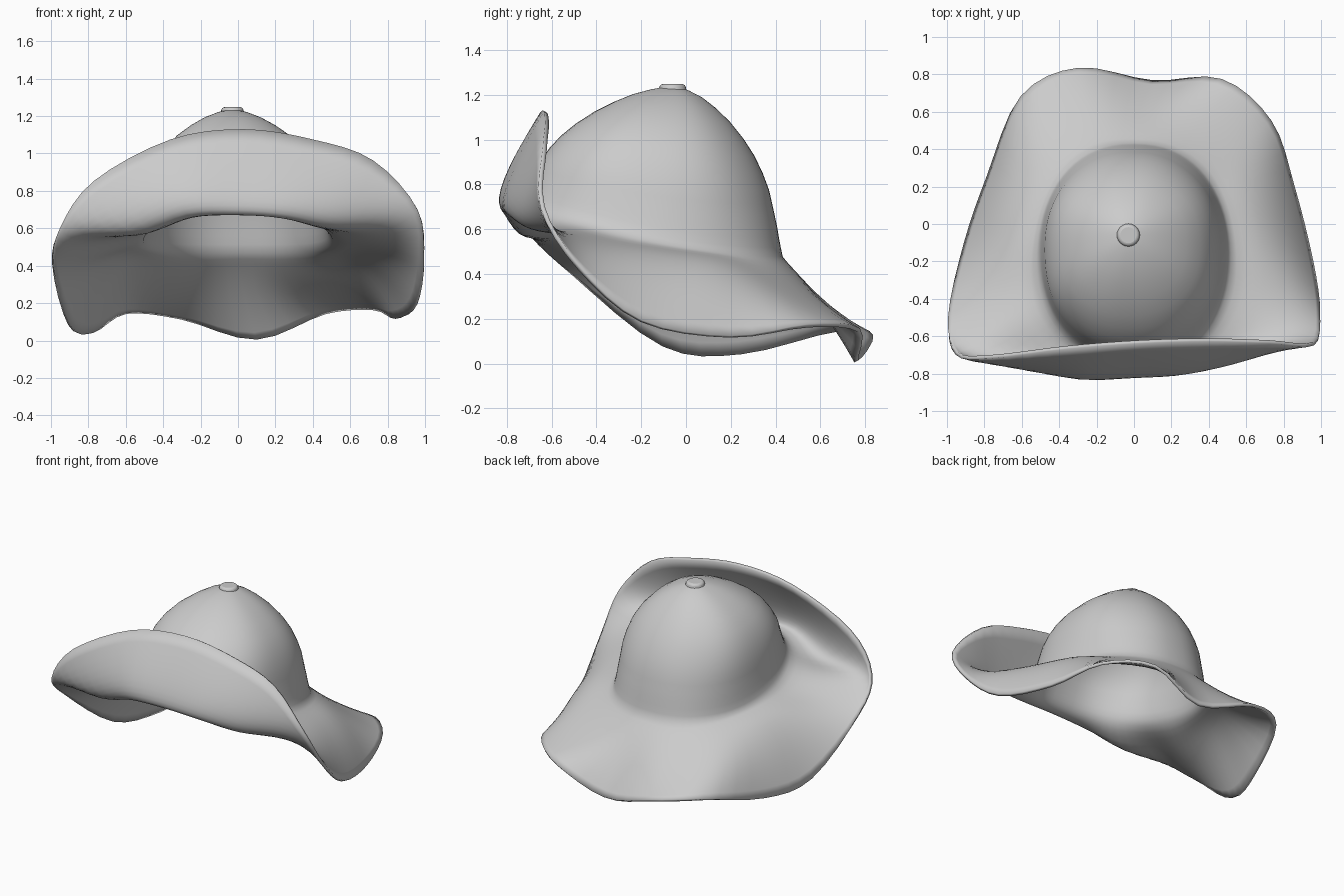
import bpy, bmesh
from math import sin, cos, pi, tau, copysign, radians
from mathutils import Vector

if "Cube" in bpy.data.objects:
    bpy.data.objects.remove(bpy.data.objects["Cube"])

# Brim stations every 20 degrees, from the front centre towards +x: mid fold point, rim point
BRIM = [
    (0, -.81, .75, .03, -.63, 1.125), (.3, -.79, .72, .4, -.62, 1.07),
    (.56, -.72, .65, .72, -.63, .96), (.75, -.58, .59, .96, -.64, .7),
    (.79, -.39, .5, .99, -.48, .43), (.75, -.1, .42, .95, -.2, .19),
    (.68, .18, .37, .85, .2, .12), (.56, .42, .31, .73, .55, .17),
    (.3, .58, .285, .47, .77, .15), (.03, .6, .26, .1, .76, .01),
    (-.26, .62, .265, -.3, .83, .12), (-.52, .45, .32, -.6, .68, .15),
    (-.65, .15, .36, -.78, .25, .045), (-.73, -.12, .39, -.9, -.1, .08),
    (-.8, -.42, .45, -.99, -.5, .4), (-.8, -.63, .55, -.95, -.69, .6),
    (-.58, -.75, .6, -.77, -.71, .85), (-.3, -.82, .73, -.36, -.66, 1.07)]
# Crown profile: height fraction, width fraction
CROWN = [(1, .04), (.98, .14), (.94, .26), (.88, .38), (.8, .51), (.7, .635), (.6, .735),
         (.5, .81), (.4, .87), (.32, .9), (.25, .925), (.18, .95), (.12, .965), (.06, .985)]
TOP = Vector((-.03, -.06, 1.225))
N, R = 72, 14


def head_ring(a):
    """Tilted oval where crown and brim meet; a = 0 is the front."""
    s, c = sin(a), cos(a)
    return Vector((.5 * copysign(abs(s) ** (.77 if c > 0 else .85), s) if abs(s) > 1e-6 else 0,
                   -.15 - .57 * c, .47 + .22 * ((1 + c) / 2) ** 2))


def loop_point(pts, u):
    """Closed Catmull-Rom curve through pts."""
    n = len(pts)
    i = int(u)
    t = u - i
    p0, p1, p2, p3 = (pts[(i + k) % n] for k in (-1, 0, 1, 2))
    return .5 * (2 * p1 + (p2 - p0) * t + (2 * p0 - 5 * p1 + 4 * p2 - p3) * t ** 2
                 + (3 * p1 - p0 - 3 * p2 + p3) * t ** 3)


def finish(bm, name, angle):
    bmesh.ops.recalc_face_normals(bm, faces=bm.faces)
    me = bpy.data.meshes.new(name)
    bm.to_mesh(me)
    bm.free()
    ob = bpy.data.objects.new(name, me)
    bpy.context.collection.objects.link(ob)
    bpy.ops.object.select_all(action='DESELECT')
    ob.select_set(True)
    bpy.context.view_layer.objects.active = ob
    bpy.ops.object.shade_smooth_by_angle(angle=radians(angle))
    return ob


angles = [tau * j / N for j in range(N)]
base = [head_ring(a) for a in angles]

# Crown rings, from the button down to the head opening, with six faint panels
rings = []
for h, w in CROWN:
    ring = []
    for a, b in zip(angles, base):
        g = w * (1 + .01 * cos(6 * a) * min(1, h * 2))
        gx = g + .1 * max(0, sin(pi * h * h))
        ring.append(Vector((TOP.x * h + b.x * gx,
                            TOP.y + (b.y - TOP.y) * g,
                            b.z + (TOP.z - b.z) * h)))
    rings.append(ring)
seam = len(rings)
rings.append(base)

# Brim rings: floppy sheet, folded up at the front
mids = [Vector(r[:3]) for r in BRIM]
rims = [Vector(r[3:]) for r in BRIM]
for i in range(1, R + 1):
    t = i / R
    ring = []
    for j, b in enumerate(base):
        u = j * len(BRIM) / N
        m, e = loop_point(mids, u), loop_point(rims, u)
        ring.append(b * (1 - t) * (1 - 2 * t) + m * 4 * t * (1 - t) + e * t * (2 * t - 1))
    rings.append(ring)

# Soften the bend between crown and brim, least at the back
for _ in range(3):
    old = [list(r) for r in rings]
    for i in range(seam - 3, seam + 4):
        for j, a in enumerate(angles):
            k = .3 + .2 * cos(a)
            rings[i][j] = old[i][j].lerp((old[i - 1][j] + old[i + 1][j]) / 2, k)

# Hat body: one felt sheet lofted through all rings
bm = bmesh.new()
vs = [[bm.verts.new(p) for p in r] for r in rings]
for a, b in zip(vs, vs[1:]):
    for j in range(N):
        k = (j + 1) % N
        bm.faces.new((a[j], a[k], b[k], b[j]))
bm.faces.new(vs[0])
hat = finish(bm, "hat_crown_and_brim", 60)
felt = hat.modifiers.new("felt_thickness", 'SOLIDIFY')
felt.thickness = .02
felt.offset = 0

# Top button
bm = bmesh.new()
bmesh.ops.create_cone(bm, cap_ends=True, segments=24, radius1=.065, radius2=.055, depth=.035)
bmesh.ops.translate(bm, verts=bm.verts, vec=(TOP.x, TOP.y, 1.23))
button = finish(bm, "top_button", 40)
bev = button.modifiers.new("soft_edge", 'BEVEL')
bev.width = .012
bev.segments = 3
